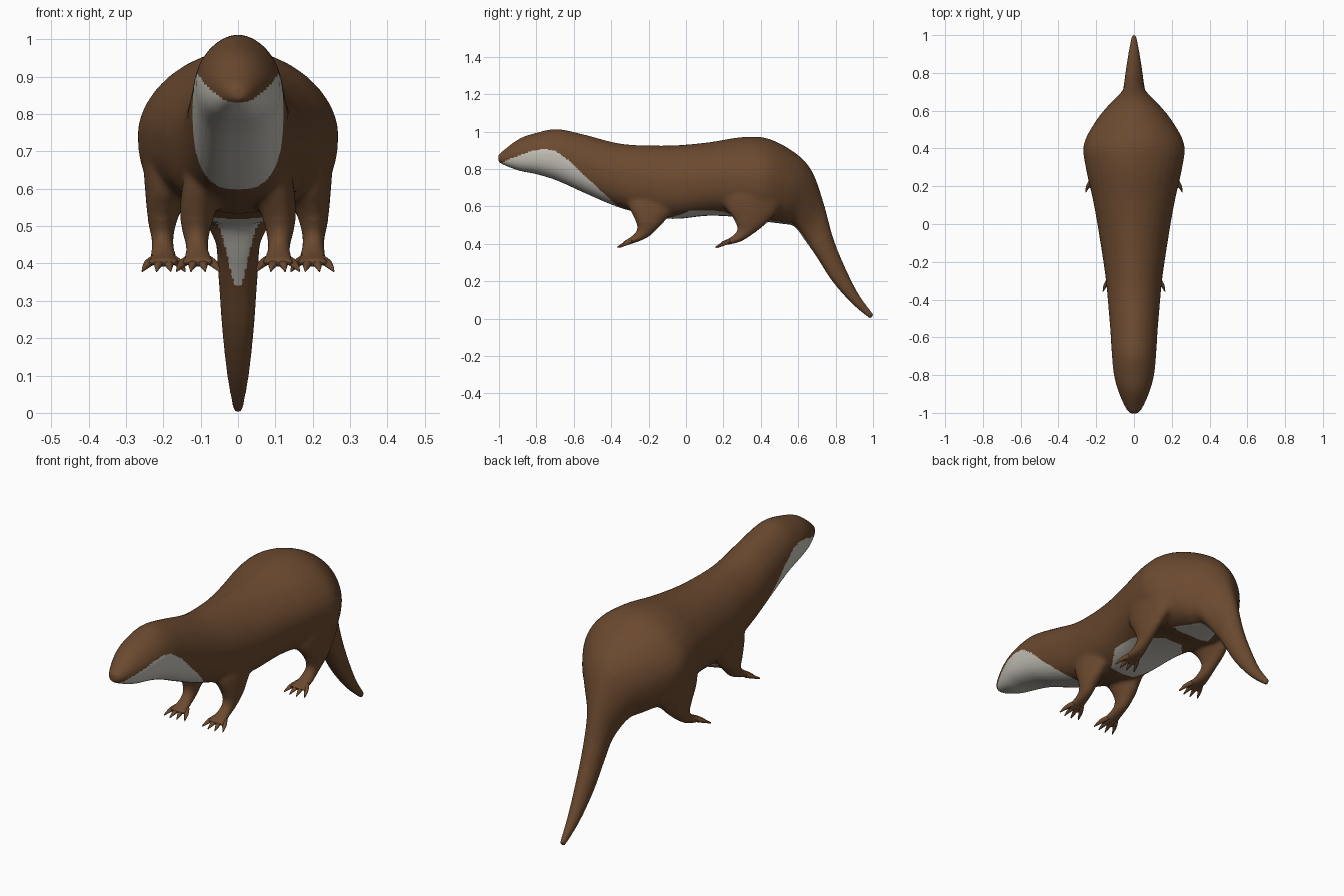
import bpy, bmesh, math

if "Cube" in bpy.data.objects:
    bpy.data.objects.remove(bpy.data.objects["Cube"])


def material(name, rgb):
    m = bpy.data.materials.new(name)
    m.diffuse_color = (*rgb, 1)
    m.use_nodes = True
    m.node_tree.nodes["Principled BSDF"].inputs["Base Color"].default_value = m.diffuse_color
    return m


BROWN = material("brown_fur", (0.148, 0.068, 0.029))
CREAM = material("pale_fur", (0.56, 0.54, 0.48))


def spline(stations, steps):
    """Smooth interpolation through the cross-section stations."""
    out = []
    n = len(stations)
    for i in range(n - 1):
        a, b, c, d = (stations[max(0, min(n - 1, k))] for k in (i - 1, i, i + 1, i + 2))
        for s in range(steps):
            t = s / steps
            out.append([0.5 * (2 * q + (r - p) * t + (2 * p - 5 * q + 4 * r - u) * t * t
                               + (3 * q - p - 3 * r + u) * t ** 3)
                        for p, q, r, u in zip(a, b, c, d)])
    out.append(list(stations[-1]))
    return out


def loft(bm, stations, sides=32, steps=4, upper=2.0, lower=2.0, mirror=1):
    """Stations are x, y and z of one edge, y and z of the other, half width."""
    rings = []
    for x, y1, z1, y2, z2, w in spline(stations, steps):
        ring = []
        for k in range(sides):
            a = math.tau * k / sides
            c, s = math.cos(a), math.sin(a)
            power = upper if s > 0 else lower
            c = math.copysign(abs(c) ** (2 / power), c)
            s = math.copysign(abs(s) ** (2 / power), s)
            ring.append(bm.verts.new((mirror * (x + w * c),
                                      (y1 + y2) / 2 + s * (y1 - y2) / 2,
                                      (z1 + z2) / 2 + s * (z1 - z2) / 2)))
        rings.append(ring)
    for p, q in zip(rings, rings[1:]):
        for k in range(sides):
            j = (k + 1) % sides
            bm.faces.new((p[k], p[j], q[j], q[k]))
    bm.faces.new(rings[0][::-1])
    bm.faces.new(rings[-1])


def finish(bm, name, mats):
    bmesh.ops.recalc_face_normals(bm, faces=bm.faces)
    me = bpy.data.meshes.new(name)
    bm.to_mesh(me)
    bm.free()
    ob = bpy.data.objects.new(name, me)
    bpy.context.collection.objects.link(ob)
    for m in mats:
        me.materials.append(m)
    for p in me.polygons:
        p.use_smooth = True
    return ob


# Head, trunk and tail: upper edge, lower edge, half width
TRUNK = [
    (0, -1.003, .875, -1.003, .84, .018), (0, -.975, .90, -.975, .822, .043),
    (0, -.89, .962, -.89, .79, .081), (0, -.80, .993, -.80, .772, .106),
    (0, -.69, 1.013, -.69, .738, .117), (0, -.55, .985, -.55, .675, .126),
    (0, -.40, .945, -.40, .610, .139), (0, -.28, .928, -.28, .572, .151),
    (0, -.08, .925, -.08, .533, .181), (0, .12, .942, .12, .550, .216),
    (0, .30, .97, .30, .540, .256), (0, .44, .962, .41, .520, .266),
    (0, .585, .885, .52, .506, .197), (0, .675, .785, .58, .492, .131),
    (0, .738, .61, .64, .413, .067), (0, .787, .43, .70, .328, .053),
    (0, .852, .27, .78, .203, .043), (0, .926, .125, .885, .083, .029),
    (0, 1.004, .02, .985, -.002, .012),
]

# Legs run from inside the trunk down to the toe roots
FRONT_LEG = [
    (.06, -.27, .74, -.06, .74, .05), (.092, -.315, .63, -.05, .60, .056),
    (.108, -.285, .55, -.115, .52, .047), (.112, -.262, .50, -.16, .475, .037),
    (.110, -.268, .462, -.20, .437, .030), (.108, -.30, .433, -.265, .408, .034),
    (.107, -.338, .410, -.330, .391, .047),
]
REAR_LEG = [
    (.12, .22, .80, .52, .78, .08), (.165, .19, .69, .53, .66, .084),
    (.19, .205, .60, .49, .57, .058), (.202, .255, .53, .42, .50, .039),
    (.202, .275, .475, .355, .45, .029), (.200, .24, .435, .285, .409, .034),
    (.199, .187, .410, .195, .391, .047),
]

bm = bmesh.new()
loft(bm, TRUNK, upper=1.82, lower=2.5)
for side in (-1, 1):
    loft(bm, FRONT_LEG, sides=20, mirror=side)
    loft(bm, REAR_LEG, sides=20, mirror=side)
body = finish(bm, "body", [BROWN, CREAM])

# Fuse the legs into the trunk and soften the joins
bpy.context.view_layer.objects.active = body
body.select_set(True)
fuse = body.modifiers.new("fuse", 'REMESH')
fuse.mode = 'VOXEL'
fuse.voxel_size = 0.007
fuse.use_smooth_shade = True
# Shoulders and hips get extra smoothing, feet and tail tip stay crisp
bpy.ops.object.modifier_apply(modifier="fuse")
joins = body.vertex_groups.new(name="joins")
joins.add([v.index for v in body.data.vertices
           if v.co.z > .52 and -.45 < v.co.y < .62 and abs(v.co.x) > .03], 1, 'REPLACE')
for name, count, group in (("soften", 5, ""), ("blend", 30, "joins")):
    soft = body.modifiers.new(name, 'SMOOTH')
    soft.factor = 0.5
    soft.iterations = count
    soft.vertex_group = group
    bpy.ops.object.modifier_apply(modifier=name)

# Upper border of the pale throat along the head and neck
THROAT = [(-1.1, .825), (-.985, .832), (-.95, .85), (-.90, .868), (-.82, .897),
          (-.76, .907), (-.70, .897), (-.62, .84), (-.50, .725), (-.365, .60)]


def is_pale(c, n):
    x, y, z = abs(c.x), c.y, c.z
    if y < -.365:
        for (y0, z0), (y1, z1) in zip(THROAT, THROAT[1:]):
            if y0 <= y <= y1:
                return z < z0 + (z1 - z0) * (y - y0) / (y1 - y0) and z > .58
    if -.09 < y < .30:                       # belly
        edge = .135 - .9 * max(0, y - .2) - .6 * max(0, .02 - y)
        return .5 < z < .60 and x < edge and n.z < -.2
    if .42 < y < .72:                        # under the tail root
        return x < .088 * (.72 - y) / .24 and n.z < -.1 and z > .34
    return False


for p in body.data.polygons:
    p.material_index = 1 if is_pale(p.center, p.normal) else 0
    p.use_smooth = True

# Webbed toes, fanning out and tapering to a low point
for label, cx, root_y in (("front", .107, -.315), ("rear", .199, .21)):
    for side, word in ((-1, "left"), (1, "right")):
        bm = bmesh.new()
        for k in (-1.5, -.5, .5, 1.5):
            back = .010 * abs(k)
            mid, tip = root_y - .022 + back, root_y - .058 + back
            loft(bm, [(cx + .016 * k, root_y + .025, .424, root_y + .025, .400, .013),
                      (cx + .028 * k, mid, .409, mid, .389, .012),
                      (cx + .038 * k, tip, .384, tip + .002, .377, .002)],
                 sides=10, steps=3, mirror=side)
        finish(bm, f"{label}_{word}_toes", [BROWN])
